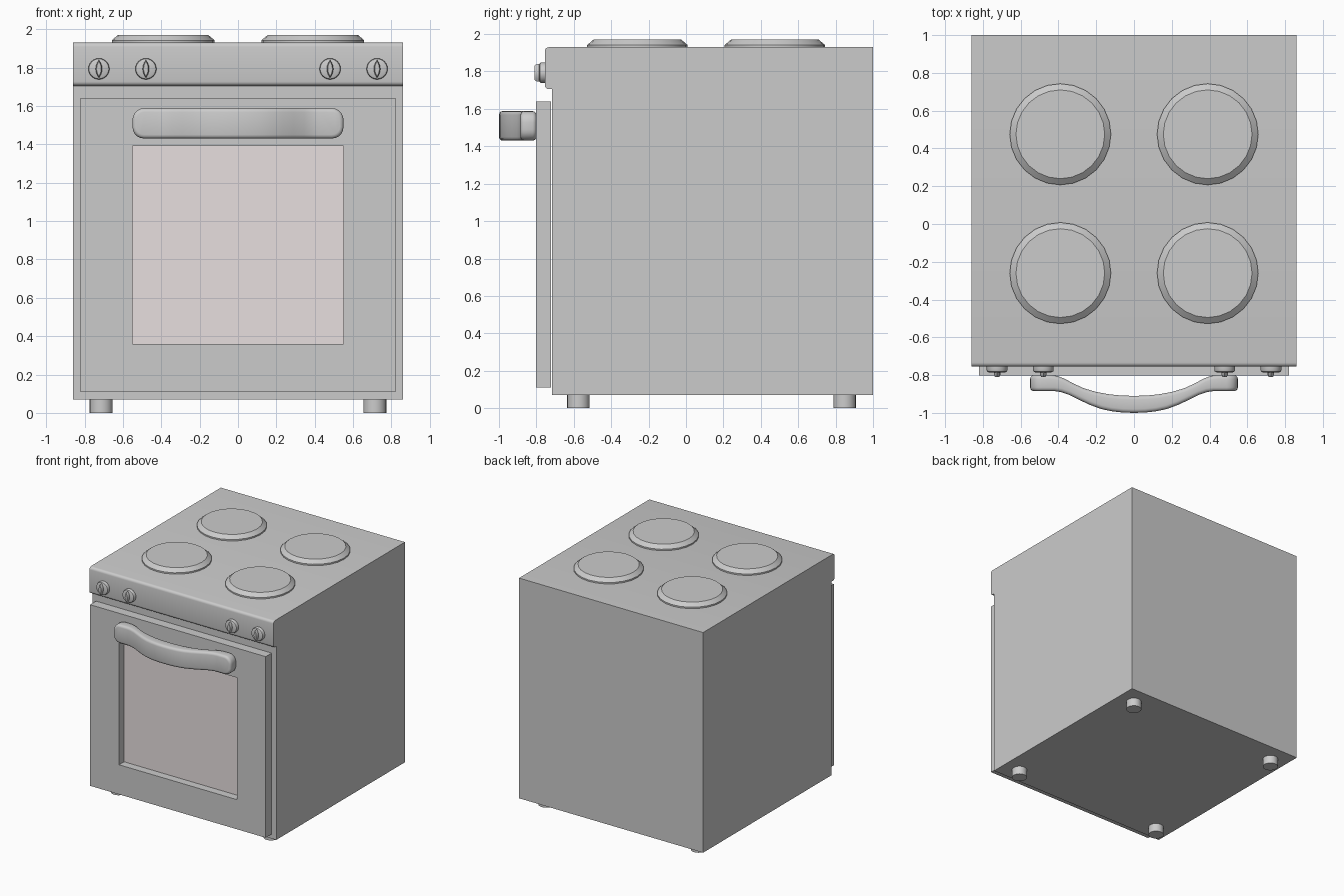
import bpy, bmesh, math
from mathutils import Vector, Matrix

if "Cube" in bpy.data.objects:
    bpy.data.objects.remove(bpy.data.objects["Cube"])


def finish(name, bm, angle=30, color=None):
    bmesh.ops.recalc_face_normals(bm, faces=bm.faces[:])
    me = bpy.data.meshes.new(name)
    bm.to_mesh(me)
    bm.free()
    ob = bpy.data.objects.new(name, me)
    bpy.context.collection.objects.link(ob)
    bpy.ops.object.select_all(action='DESELECT')
    ob.select_set(True)
    bpy.context.view_layer.objects.active = ob
    bpy.ops.object.shade_smooth_by_angle(angle=math.radians(angle))
    if color:
        mat = bpy.data.materials.new(name)
        mat.diffuse_color = color
        mat.use_nodes = True
        mat.node_tree.nodes["Principled BSDF"].inputs["Base Color"].default_value = mat.diffuse_color
        me.materials.append(mat)
    return ob


def loft(bm, rings, cap=True, closed=False):
    """Bridge equal-length rings of points, with end caps or joined ends."""
    vs = [[bm.verts.new(p) for p in r] for r in rings]
    n = len(vs[0])
    pairs = list(zip(vs, vs[1:])) + ([(vs[-1], vs[0])] if closed else [])
    for a, b in pairs:
        for i in range(n):
            j = (i + 1) % n
            bm.faces.new((a[i], a[j], b[j], b[i]))
    if cap and not closed:
        bm.faces.new(vs[0])
        bm.faces.new(vs[-1])


def disc(name, profile, sides, matrix):
    """Turned part from (radius, height) points about a local z axis."""
    bm = bmesh.new()
    loft(bm, [[matrix @ Vector((r * math.cos(2 * math.pi * i / sides),
                                r * math.sin(2 * math.pi * i / sides), h))
               for i in range(sides)] for r, h in profile])
    return finish(name, bm)


def rect(x, z0, z1, y):
    return [(-x, y, z0), (x, y, z0), (x, y, z1), (-x, y, z1)]


def bevel(bm, edges, width, segments):
    bmesh.ops.bevel(bm, geom=edges, offset=width, offset_type='OFFSET',
                    segments=segments, profile=0.5, affect='EDGES', clamp_overlap=True)


# Body with overhanging control panel: side profile extruded across x
bm = bmesh.new()
side = [(1, 0.07), (-0.717, 0.07), (-0.717, 1.705), (-0.755, 1.705), (-0.755, 1.93), (1, 1.93)]
loft(bm, [[(x, y, z) for y, z in side] for x in (-0.86, 0.86)])
bevel(bm, [e for e in bm.edges if all(abs(v.co.y + 0.755) < 1e-4 for v in e.verts)
           and abs(e.verts[0].co.x - e.verts[1].co.x) > 1], 0.022, 4)
finish("oven_body", bm)

# Door frame with a through opening, and the window pane at its back
bm = bmesh.new()
loft(bm, [rect(0.82, 0.11, 1.64, -0.802), rect(0.82, 0.11, 1.64, -0.723),
          rect(0.55, 0.36, 1.39, -0.723), rect(0.55, 0.36, 1.39, -0.802)], closed=True)
finish("oven_door", bm)
bm = bmesh.new()
loft(bm, [rect(0.55, 0.36, 1.39, y) for y in (-0.735, -0.724)])
finish("window_glass", bm, color=(0.80, 0.74, 0.74, 1))

# Bowed handle: rectangular sections (x_back, y_back, x_front, y_front)
half = [(0.55, -0.80, 0.55, -0.885), (0.44, -0.80, 0.42, -0.885), (0.405, -0.805, 0.385, -0.89),
        (0.37, -0.818, 0.345, -0.904), (0.32, -0.845, 0.29, -0.931), (0.265, -0.870, 0.235, -0.957),
        (0.20, -0.889, 0.175, -0.979), (0.135, -0.901, 0.12, -0.991), (0.07, -0.908, 0.06, -0.998)]
path = ([(-a, b, -c, d) for a, b, c, d in half] + [(0, -0.91, 0, -1.0)] + half[::-1])
bm = bmesh.new()
loft(bm, [[(a, b, 1.43), (c, d, 1.43), (c, d, 1.588), (a, b, 1.588)] for a, b, c, d in path])
bevel(bm, [e for e in bm.edges if all(abs(abs(v.co.x) - 0.55) < 1e-4 for v in e.verts)
           and abs(e.verts[0].co.z - e.verts[1].co.z) < 1e-4], 0.06, 5)
bm.normal_update()
bmesh.ops.recalc_face_normals(bm, faces=bm.faces[:])
bevel(bm, [e for e in bm.edges if e.calc_face_angle(0) > math.radians(50)], 0.02, 3)
finish("door_handle", bm, angle=40)

# Hot plates
for y, row in ((-0.26, "front"), (0.475, "rear")):
    for x, s in ((-0.39, "left"), (0.39, "right")):
        disc(f"hot_plate_{row}_{s}", [(0.268, 1.925), (0.268, 1.942), (0.235, 1.97)], 24,
             Matrix.Translation((x, y, 0)))

# Feet
for y, row in ((-0.575, "front"), (0.848, "rear")):
    for x, s in ((-0.713, "left"), (0.713, "right")):
        disc(f"foot_{row}_{s}", [(0.06, 0), (0.06, 0.075)], 24, Matrix.Translation((x, y, 0)))

# Control knobs: round base plus a pointed-oval grip
for i, x in enumerate((-0.725, -0.48, 0.48, 0.725)):
    m = Matrix.Translation((x, -0.75, 1.793)) @ Matrix.Rotation(math.pi / 2, 4, 'X')
    disc(f"knob_{i + 1}", [(0.055, 0), (0.055, 0.024), (0.052, 0.031), (0.044, 0.035)], 24, m)
    bm = bmesh.new()
    rings = []
    for w, h, d in ((0.017, 0.047, 0.03), (0.017, 0.047, 0.048), (0.012, 0.039, 0.059)):
        t = [k / 6 * 2 - 1 for k in range(7)]
        oval = [(w * (1 - u * u), h * u) for u in t] + [(-w * (1 - u * u), h * u) for u in t[-2:0:-1]]
        rings.append([m @ Vector((a, b, d)) for a, b in oval])
    loft(bm, rings)
    finish(f"knob_grip_{i + 1}", bm)
